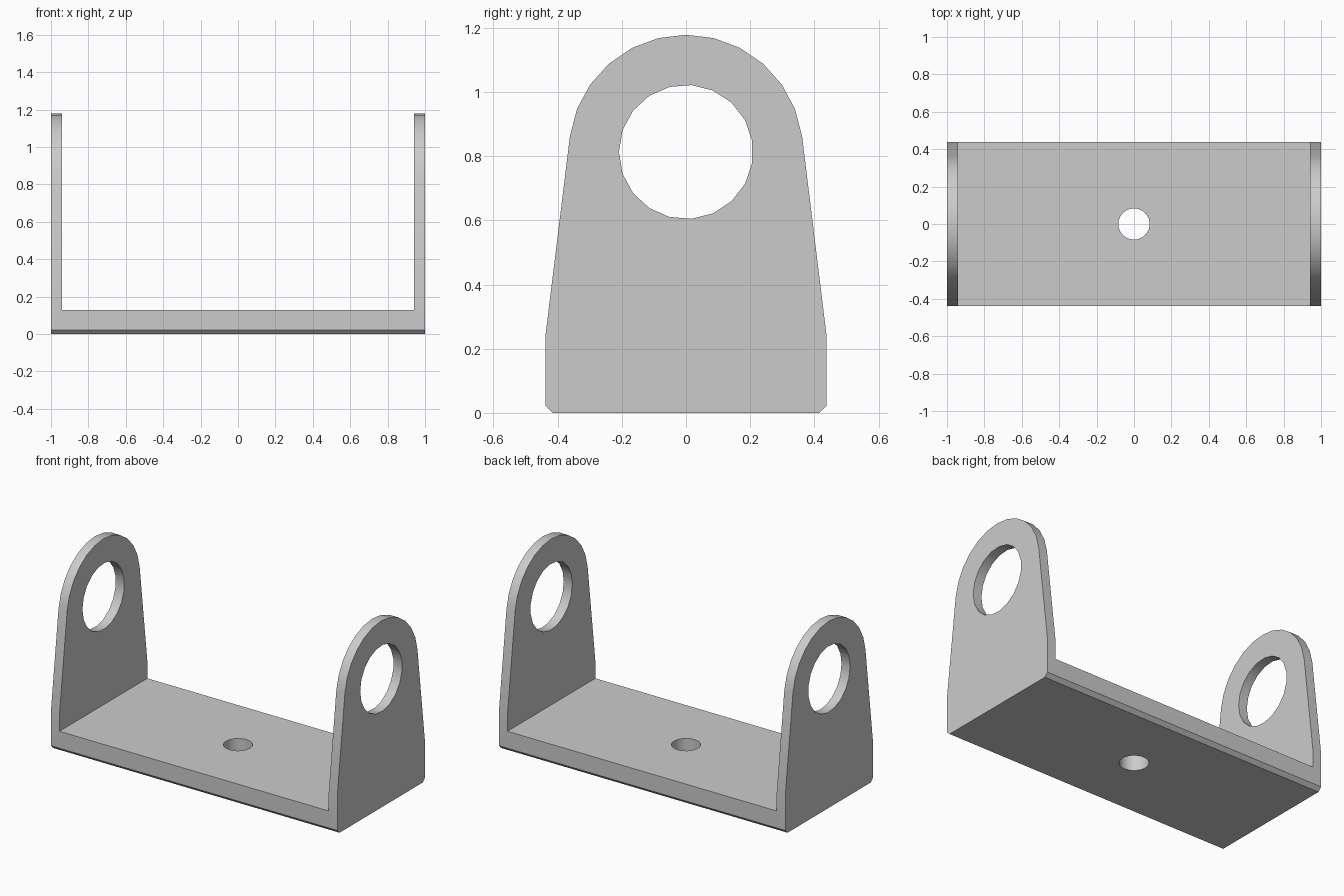
import bpy, bmesh
from math import sin, cos, pi, radians
from mathutils import Matrix

cube = bpy.data.objects.get("Cube")
if cube:
    bpy.data.objects.remove(cube, do_unlink=True)

HALF = 1.0          # half length of the bracket
WALL = 0.06         # thickness of the upright ears
FLOOR = 0.13        # top of the base plate
EYE_Z = 0.813       # height of the ear holes

grey = bpy.data.materials.new("plain_grey")
grey.use_nodes = True
colour = (0.6, 0.6, 0.6, 1)
grey.diffuse_color = colour
grey.node_tree.nodes["Principled BSDF"].inputs["Base Color"].default_value = colour


def add_object(name, bm):
    bmesh.ops.recalc_face_normals(bm, faces=bm.faces)
    mesh = bpy.data.meshes.new(name)
    bm.to_mesh(mesh)
    bm.free()
    mesh.materials.append(grey)
    obj = bpy.data.objects.new(name, mesh)
    bpy.context.collection.objects.link(obj)
    return obj


def prism(name, outline, half):
    """Extrude a (y, z) outline along x, from -half to half."""
    bm = bmesh.new()
    face = bm.faces.new([bm.verts.new((-half, y, z)) for y, z in outline])
    side = bmesh.ops.extrude_face_region(bm, geom=[face])
    verts = [v for v in side["geom"] if isinstance(v, bmesh.types.BMVert)]
    bmesh.ops.translate(bm, verts=verts, vec=(2 * half, 0, 0))
    return add_object(name, bm)


def circle(radius, z, count):
    """Points round a circle, with one at its -y side."""
    return [(-radius * cos(2 * pi * i / count), z + radius * sin(2 * pi * i / count))
            for i in range(count)]


# Ear outline: chamfered foot, tapering sides and a round top
start = radians(7.8)
arch = [start + (pi - 2 * start) * i / 12 for i in range(13)]
outline = [(-0.415, 0), (0.415, 0), (0.438, 0.023), (0.438, 0.24)]
outline += [(0.365 * cos(a), EYE_Z + 0.365 * sin(a)) for a in arch]
outline += [(-0.438, 0.24), (-0.438, 0.023)]
bracket = prism("bracket", outline, HALF)

# Cutters: space between the ears, ear holes and base hole
gap = prism("gap_cutter", [(-1, FLOOR), (1, FLOOR), (1, 2), (-1, 2)], HALF - WALL)
ear_holes = prism("ear_hole_cutter", circle(0.209, EYE_Z, 19), 1.5)
base_hole = prism("base_hole_cutter", circle(0.084, 0, 19), 0.5)
base_hole.data.transform(Matrix.Rotation(pi / 2, 4, "Y") )
base_hole.data.transform(Matrix.Rotation(pi / 2, 4, "Z"))

for cutter in (gap, ear_holes, base_hole):
    cut = bracket.modifiers.new(cutter.name, "BOOLEAN")
    cut.operation = "DIFFERENCE"
    cut.solver = "EXACT"
    cut.object = cutter

# Apply the cuts and remove the cutters
bpy.ops.object.select_all(action="DESELECT")
bracket.select_set(True)
bpy.context.view_layer.objects.active = bracket
for name in [m.name for m in bracket.modifiers]:
    bpy.ops.object.modifier_apply(modifier=name)
for cutter in (gap, ear_holes, base_hole):
    bpy.data.objects.remove(cutter, do_unlink=True)

bpy.ops.object.shade_smooth_by_angle(angle=radians(30))
